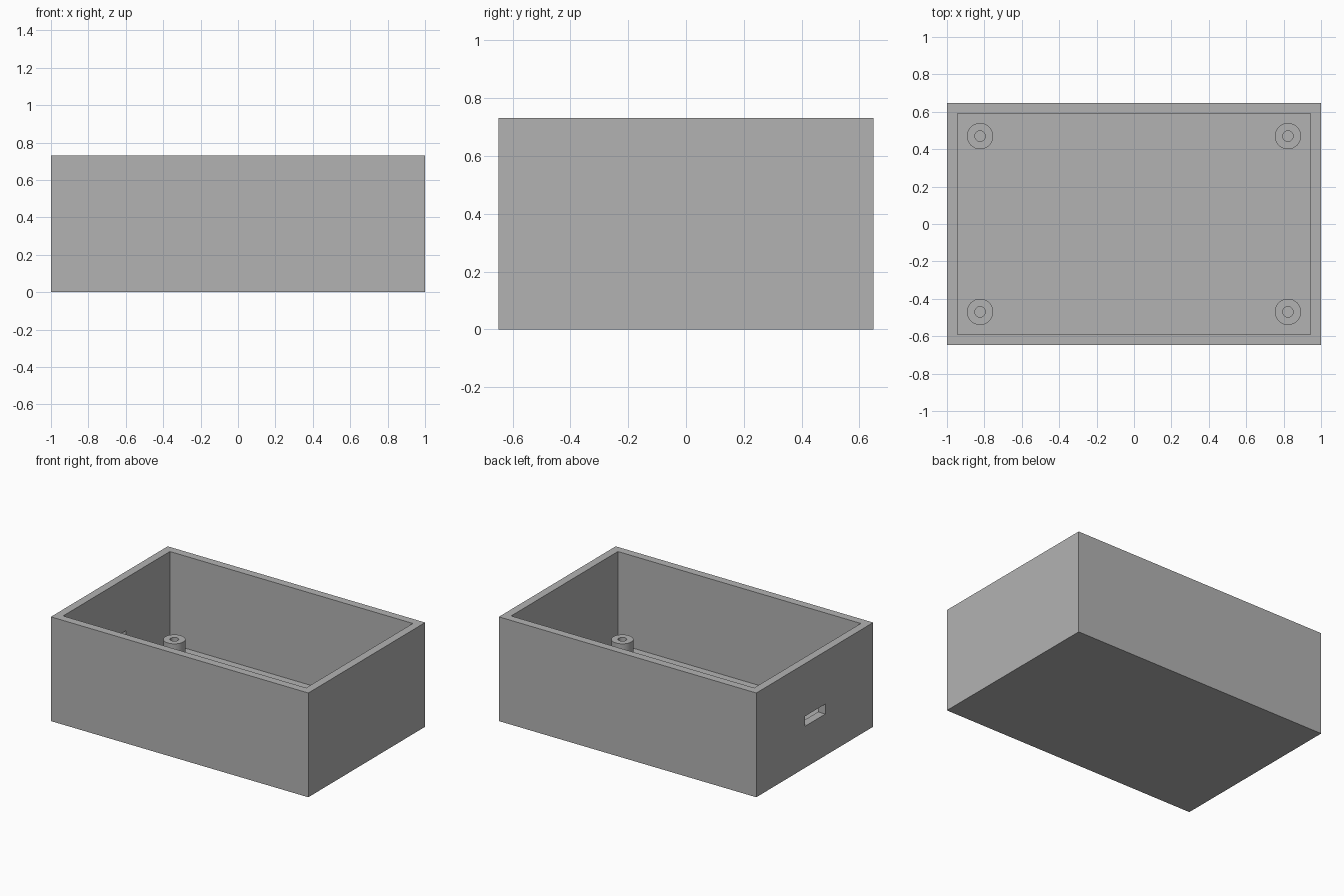
import bpy
import bmesh
from math import tau, radians
from mathutils import Vector

LENGTH, WIDTH, HEIGHT = 2.0, 1.296, 0.732
WALL, FLOOR = 0.056, 0.085
POST_X, POST_Y, POST_TOP = 0.823, 0.47, 0.195
POST_R, HOLE_R = 0.07, 0.028

cube = bpy.data.objects.get("Cube")
if cube:
    bpy.data.objects.remove(cube, do_unlink=True)

grey = bpy.data.materials.new("grey plastic")
grey.use_nodes = True
colour = (0.45, 0.45, 0.45, 1)
grey.diffuse_color = colour
grey.node_tree.nodes["Principled BSDF"].inputs["Base Color"].default_value = colour


def make_object(name, bm):
    bmesh.ops.recalc_face_normals(bm, faces=bm.faces)
    mesh = bpy.data.meshes.new(name)
    bm.to_mesh(mesh)
    bm.free()
    mesh.materials.append(grey)
    obj = bpy.data.objects.new(name, mesh)
    bpy.context.collection.objects.link(obj)
    return obj


def box(size, centre):
    bm = bmesh.new()
    bmesh.ops.create_cube(bm, size=1)
    bmesh.ops.scale(bm, vec=size, verts=bm.verts)
    bmesh.ops.translate(bm, vec=centre, verts=bm.verts)
    return bm


def activate(obj):
    bpy.ops.object.select_all(action="DESELECT")
    obj.select_set(True)
    bpy.context.view_layer.objects.active = obj


# Open tray: inset the top face for the rim, then sink it to the floor
bm = box((LENGTH, WIDTH, HEIGHT), (0, 0, HEIGHT / 2))
top = max(bm.faces, key=lambda f: f.calc_center_median().z)
bmesh.ops.inset_region(bm, faces=[top], thickness=WALL, use_even_offset=True)
result = bmesh.ops.extrude_discrete_faces(bm, faces=[top])
floor = result["faces"][0]
bmesh.ops.translate(bm, vec=(0, 0, FLOOR - HEIGHT), verts=floor.verts)
tray = make_object("tray", bm)

# Cable slot through the -x wall
cutter = make_object("slot_cutter", box((0.2, 0.225, 0.07), (-1, -0.005, 0.327)))
cutter.hide_render = True
cut = tray.modifiers.new("cable_slot", "BOOLEAN")
cut.operation = "DIFFERENCE"
cut.solver = "EXACT"
cut.object = cutter
activate(tray)
bpy.ops.object.modifier_apply(modifier=cut.name)
bpy.data.objects.remove(cutter, do_unlink=True)

# Hollow screw posts, lathed and slightly sunk into the floor
profile = [(POST_R, FLOOR - 0.01), (POST_R, POST_TOP),
           (HOLE_R, POST_TOP), (HOLE_R, FLOOR - 0.01)]
for side, sx in (("left", 1), ("right", -1)):
    for end, sy in (("front", -1), ("back", 1)):
        bm = bmesh.new()
        ring = [bm.verts.new((r, 0, z)) for r, z in profile]
        edges = [bm.edges.new((ring[i - 1], ring[i])) for i in range(len(ring))]
        bmesh.ops.spin(bm, geom=ring + edges, cent=(0, 0, 0), axis=(0, 0, 1),
                       angle=tau, steps=48)
        bmesh.ops.remove_doubles(bm, verts=bm.verts, dist=0.0005)
        post = make_object(f"{end}_{side}_screw_post", bm)
        post.location = Vector((sx * POST_X, sy * POST_Y, 0))
        activate(post)
        bpy.ops.object.shade_smooth_by_angle(angle=radians(30))
